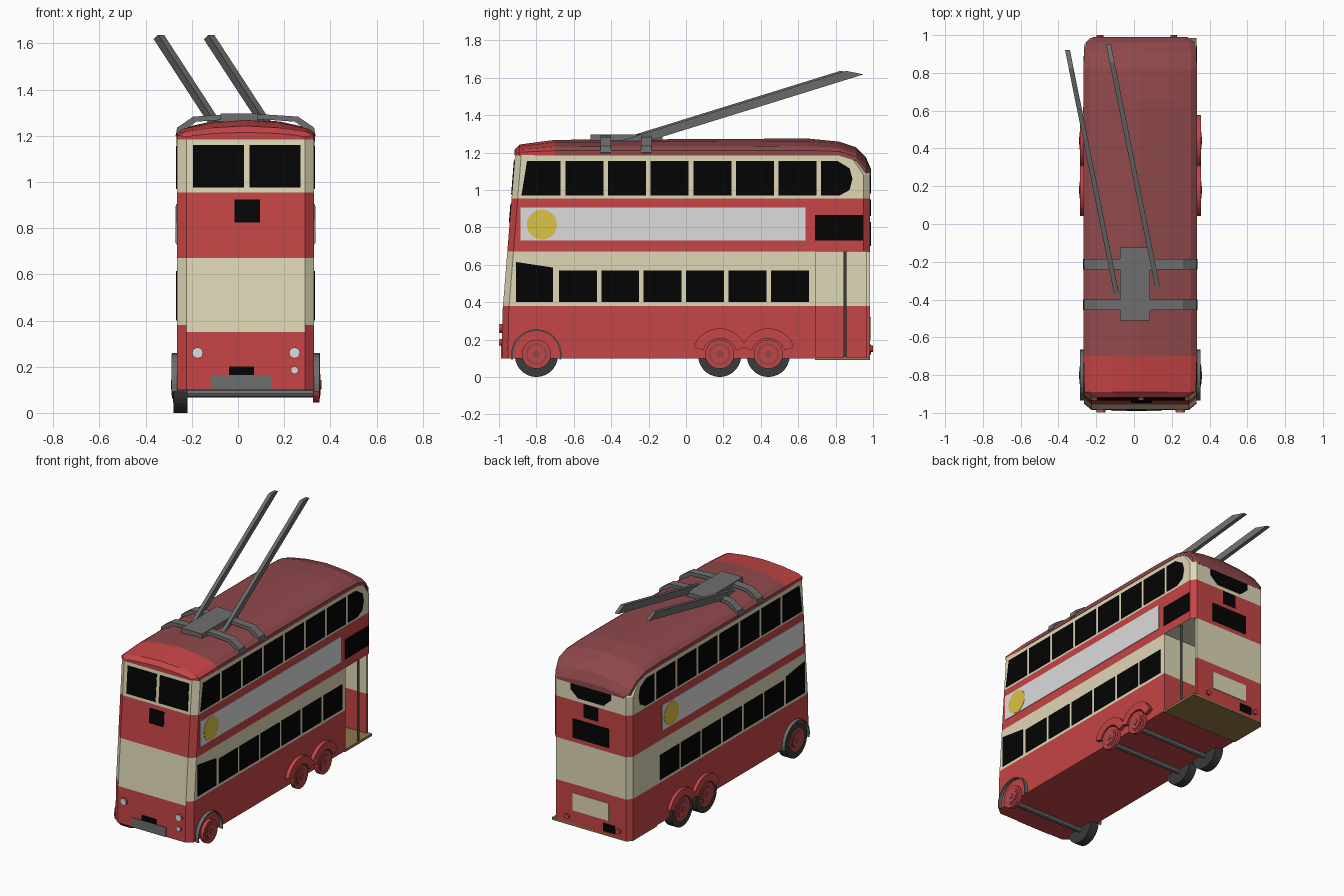
import bpy, bmesh
from math import sin, cos, pi, radians
from mathutils import Vector

if "Cube" in bpy.data.objects:
    bpy.data.objects.remove(bpy.data.objects["Cube"])


def material(name, srgb):
    m = bpy.data.materials.new(name)
    m.use_nodes = True
    col = [c ** 2.2 for c in srgb] + [1]
    m.diffuse_color = col
    bsdf = m.node_tree.nodes["Principled BSDF"]
    bsdf.inputs["Base Color"].default_value = col
    bsdf.inputs["Roughness"].default_value = 0.8
    return m


RED = material("red paint", (.77, .275, .28))
CREAM = material("cream paint", (.87, .84, .71))
MAROON = material("roof maroon", (.56, .29, .30))
WHITE = material("panel white", (.86, .86, .86))
YELLOW = material("yellow", (.86, .76, .28))
GREY = material("metal grey", (.43, .43, .43))
TYRE = material("tyre grey", (.24, .24, .24))
BLACK = material("window black", (.045, .045, .045))
OLIVE = material("platform olive", (.56, .47, .29))

CX, HW, REAR = .033, .297, .985
XL, XR = CX - HW, CX + HW


def finish(name, bm, mats, rule=None):
    bmesh.ops.recalc_face_normals(bm, faces=bm.faces)
    for f in bm.faces:
        if rule:
            f.material_index = mats.index(rule(f.calc_center_median(), f.normal))
    me = bpy.data.meshes.new(name)
    bm.to_mesh(me)
    bm.free()
    for m in mats:
        me.materials.append(m)
    ob = bpy.data.objects.new(name, me)
    bpy.context.collection.objects.link(ob)
    return ob


def loft(name, rings, mats, rule=None):
    """Bridge closed rings of equal length and cap both ends."""
    bm = bmesh.new()
    vs = [[bm.verts.new(p) for p in r] for r in rings]
    n = len(vs[0])
    for a, b in zip(vs, vs[1:]):
        for i in range(n):
            j = (i + 1) % n
            bm.faces.new((a[i], a[j], b[j], b[i]))
    bm.faces.new(vs[0])
    bm.faces.new(vs[-1])
    return finish(name, bm, mats, rule)


def prism(name, pts, place, d0, d1, mat):
    """Extrude a 2D outline between two depths of a placed plane."""
    return loft(name, [[place(u, v, d) for u, v in pts] for d in (d0, d1)], [mat])


# Placing planes: depth grows outward
def front_y(z):
    return -REAR + .08 * max(0, z - .3)


def side(s):
    return lambda u, v, d: (CX + s * (HW + d), u, v)


def front(u, v, d):
    return (u, front_y(v) - d, v)


def back(u, v, d):
    return (u, REAR + d, v)


def flat(u, v, d):
    return (u, v, d)


def rect(a, b, c, d):
    return [(a, c), (b, c), (b, d), (a, d)]


def disc(u, v, r, n=20):
    return [(u + r * cos(2 * pi * i / n), v + r * sin(2 * pi * i / n)) for i in range(n)]


def arch(u, v, r0, r1, a0, a1, n=14):
    ang = [radians(a0 + (a1 - a0) * i / n) for i in range(n + 1)]
    return ([(u + r1 * cos(a), v + r1 * sin(a)) for a in ang]
            + [(u + r0 * cos(a), v + r0 * sin(a)) for a in reversed(ang)])


def plate(name, pts, place, mat, d=.004):
    return prism(name, pts, place, -.003, d, mat)


# Lower deck, its plan notched for the open rear platform
def lower_ring(z):
    f = front_y(z)
    plan = [(XL + .04, f), (XR - .04, f), (XR, f + .033), (XR, .695), (XL + .03, .695),
            (XL + .03, .965), (XR - .03, .965), (XR - .03, REAR), (XL + .03, REAR),
            (XL, .95), (XL, f + .033)]
    return [(x, y, z) for x, y in plan]


def lower_rule(c, n):
    if n.z < -.9:
        return RED
    edge = .35 if n.y < -.9 and c.y < -.9 else .38
    return CREAM if c.z > edge else RED


loft("lower_body", [lower_ring(z) for z in (.1, .35, .38, .67)], [RED, CREAM], lower_rule)


# Upper deck
def upper_ring(z, rear):
    f = front_y(z)
    plan = [(XL + .04, f), (XR - .04, f), (XR, f + .033), (XR, rear - .035),
            (XR - .03, rear), (XL + .03, rear), (XL, rear - .035), (XL, f + .033)]
    return [(x, y, z) for x, y in plan]


loft("upper_body", [upper_ring(.67, REAR), upper_ring(.955, REAR),
                    upper_ring(1.08, REAR), upper_ring(1.187, .91)], [RED, CREAM],
     lambda c, n: CREAM if c.z > .955 or n.z < -.9 else RED)

# Arched roof with domed rear end
SECTION = [(-1, 0), (-1, .3), (-.9, .55), (-.5, .85), (0, 1),
           (.5, .85), (.9, .55), (1, .3), (1, 0)]
stations = [(-.918, .25, 1.185, 1.215), (-.89, .295, 1.185, 1.243), (-.7, .3, 1.185, 1.268),
            (.65, .3, 1.185, 1.275), (.82, .3, 1.183, 1.258), (.91, .298, 1.155, 1.228),
            (.962, .285, 1.09, 1.175), (.99, .25, 1.072, 1.11)]
loft("roof", [[(CX + w * u, y, e + (t - e) * v) for u, v in SECTION]
              for y, w, e, t in stations], [MAROON, RED],
     lambda c, n: RED if c.y < -.7 else MAROON)

# Side windows and panels, both sides
for s, tag in ((1, "left"), (-1, "right")):
    pl = side(s)
    plate("upper_window_front_" + tag,
          [(-.88, .97), (-.67, .97), (-.67, 1.155), (-.85, 1.155)], pl, BLACK)
    for i in range(6):
        y = -.645 + .228 * i
        plate("upper_window_" + tag, rect(y, y + .203, .97, 1.155), pl, BLACK)
    plate("upper_window_rear_" + tag,
          [(.722, .97), (.82, .97), (.875, 1.0), (.89, 1.06), (.875, 1.115), (.81, 1.155),
           (.722, 1.155)], pl, BLACK)
    plate("lower_window_front_" + tag,
          [(-.91, .4), (-.71, .4), (-.71, .585), (-.91, .615)], pl, BLACK)
    for i in range(6):
        y = -.68 + .227 * i
        plate("lower_window_" + tag, rect(y, y + .203, .4, .57), pl, BLACK)
    plate("side_panel_" + tag, rect(-.885, .64, .73, .905), pl, WHITE)
    plate("panel_disc_" + tag, disc(-.77 if s > 0 else .54, .815, .08, 28), pl, YELLOW, .006)
plate("platform_sign", rect(.69, .945, .73, .865), side(1), BLACK)

# Front details
plate("front_window_right", rect(-.195, .025, .975, 1.16), front, BLACK)
plate("front_window_left", rect(.05, .27, .975, 1.16), front, BLACK)
plate("front_blind", rect(-.015, .095, .825, .925), front, BLACK)
plate("front_plate", rect(-.04, .07, .165, .2), front, BLACK)
plate("front_bumper", rect(-.12, .145, .1, .165), front, GREY)
for x, z, r in ((-.175, .26, .024), (.245, .26, .024), (.245, .185, .017)):
    prism("headlight_housing", disc(x, z, r, 12), front, -.01, .011, RED)
    prism("headlight_lens", disc(x, z, r * .95, 12), front, .008, .014, WHITE)

# Rear details
plate("rear_window", [(-.12, 1.075), (.186, 1.075), (.186, 1.03), (.13, .98),
                      (-.064, .98), (-.12, 1.03)], back, BLACK)
plate("rear_blind_small", rect(-.02, .085, .86, .95), back, BLACK)
plate("rear_blind_wide", rect(-.105, .17, .7, .83), back, BLACK)
plate("rear_panel", rect(-.105, .17, .2, .32), back, CREAM)
plate("rear_plate", rect(-.15, -.06, .12, .175), back, BLACK)
for x in (-.18, .21):
    prism("tail_lamp", disc(x, .15, .018, 10), back, -.01, .015, RED)

# Open platform floor and grab pole
prism("platform_floor", [(XL + .03, .69), (XR, .69), (XR, REAR), (XL + .03, REAR),
                         (XL, .95), (XL, .69)], flat, .092, .108, OLIVE)
prism("grab_pole", disc(XR - .012, .85, .008, 8), flat, .1, .675, GREY)

# Wheels, axles and arches
for y in (-.8, .18, .44):
    prism("tyre", disc(y, .115, .115, 28), side(-1), -.045, .016, TYRE)
    prism("axle", disc(y, .085, .018, 8), side(1), -.57, .004, GREY)
    for s in (1, -1):
        lift = .004 if s > 0 else 0
        for k, (r, m) in enumerate(((.078, RED), (.06, MAROON), (.046, RED), (.02, MAROON))):
            prism("hub", disc(y, .122, r, 20), side(s), -.005, .018 + lift + .003 * k, m)
        if y < 0:
            prism("front_wheel_arch", arch(y, .12, .127, .135, -12, 192), side(s),
                  -.002, .023, GREY)
        else:
            prism("rear_wheel_arch", arch(y, .115, .092, .145, 18, 162), side(s),
                  -.002, .022 + lift, RED)

# Roof gantry
prism("gantry_base", rect(-.075, .085, -.51, -.125), flat, 1.262, 1.296, GREY)
STRAP = [(-1, 1.2), (-.98, 1.235), (-.75, 1.283), (-.3, 1.292),
         (.3, 1.292), (.75, 1.283), (.98, 1.235), (1, 1.2)]
strap = [(CX + (HW + .006) * u, v) for u, v in STRAP]
strap += [(CX + (HW - .012) * u, v - .022) for u, v in reversed(STRAP)]
for y in (-.428, -.212):
    prism("gantry_strap", strap, lambda u, v, d, y=y: (u, y + d, v), -.028, .028, GREY)

# Trolley poles with obliquely cut tips
for base, tip in (((-.09, -.38), (-.352, .92)), ((.128, -.35), (-.135, .95))):
    a = Vector((*base, 1.215))
    b = Vector((*tip, 1.618))
    cut = (b - a).normalized() * .1
    up, wide = Vector((0, 0, .048)), Vector((.013, 0, 0))
    loft("trolley_pole", [[a - wide, a + wide, a + wide + up, a - wide + up],
                          [b - wide, b + wide, b + wide + up - cut, b - wide + up - cut]],
         [GREY])
